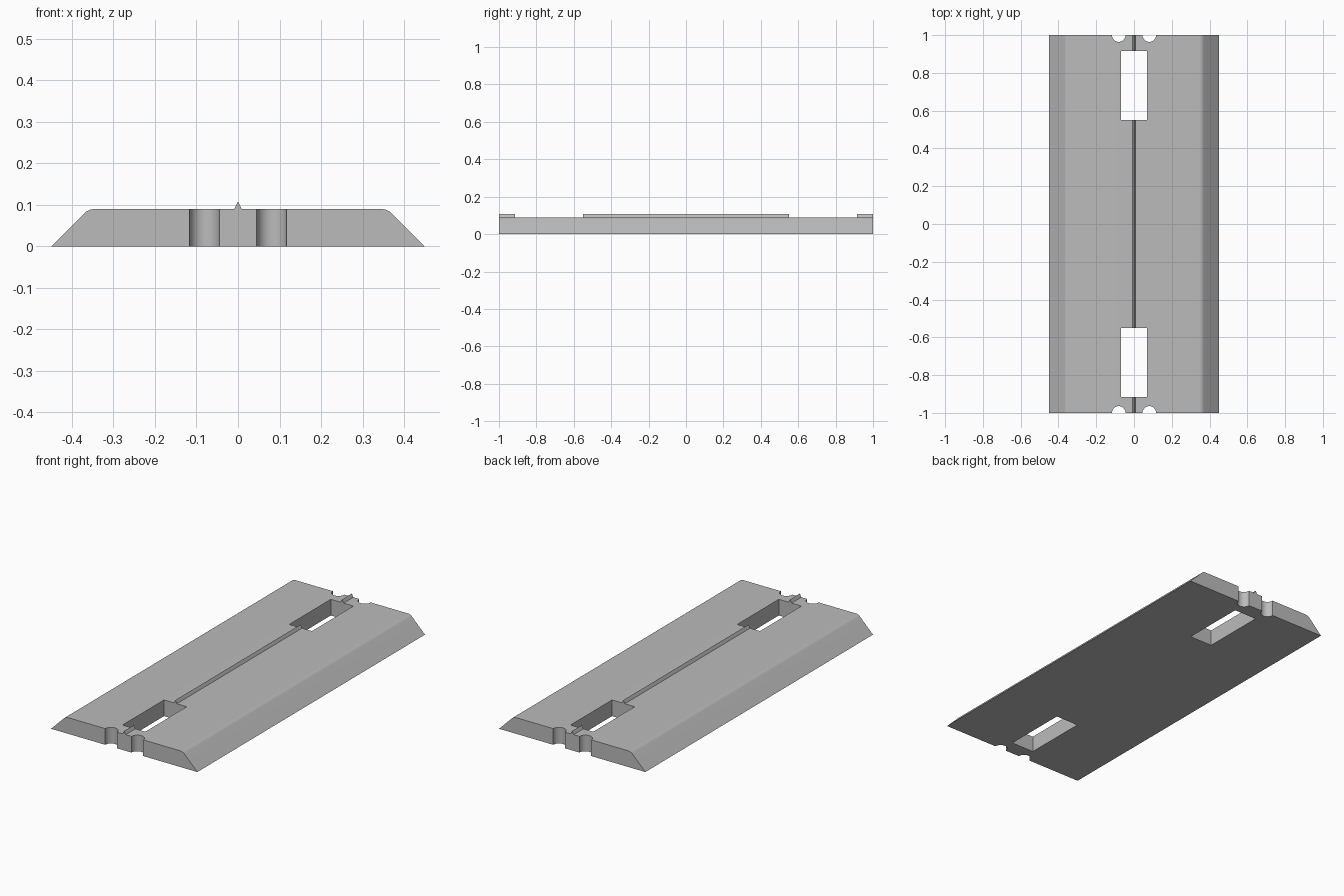
import bpy, math

if "Cube" in bpy.data.objects:
    bpy.data.objects.remove(bpy.data.objects["Cube"])

H = 0.09          # plate height
EDGE = 0.45       # half width at the bottom
R = 0.035         # rounding of the upper side edges

grey = bpy.data.materials.new("grey")
grey.diffuse_color = (0.5, 0.5, 0.5, 1)
grey.use_nodes = True
grey.node_tree.nodes["Principled BSDF"].inputs["Base Color"].default_value = grey.diffuse_color


def prism(name, points, axis, start, end):
    """Extrude a closed 2D outline along y (points are x, z) or z (points are x, y)."""
    def place(p, t):
        return (p[0], t, p[1]) if axis == 'Y' else (p[0], p[1], t)
    n = len(points)
    verts = [place(p, t) for t in (start, end) for p in points]
    faces = [tuple(range(n))[::-1], tuple(range(n, 2 * n))]
    faces += [(i, (i + 1) % n, n + (i + 1) % n, n + i) for i in range(n)]
    if axis == 'Y':
        faces = [f[::-1] for f in faces]
    mesh = bpy.data.meshes.new(name)
    mesh.from_pydata(verts, [], faces)
    mesh.materials.append(grey)
    obj = bpy.data.objects.new(name, mesh)
    bpy.context.collection.objects.link(obj)
    return obj


# Plate with sloped sides and rounded upper edges
cx = EDGE - H - R * math.tan(math.pi / 8)
arc = [(cx + R * math.sin(a), H - R + R * math.cos(a))
       for a in (math.radians(45 * i / 6) for i in range(7))]
right = [(EDGE, 0)] + arc[::-1]
outline = right + [(-x, z) for x, z in right[::-1]]
plate = prism("plate", outline, 'Y', -1, 1)

# Rectangular slots and round end notches
cutters = []
for s in (-1, 1):
    y0, y1 = sorted((s * 0.55, s * 0.915))
    cutters.append(prism("slot_cutter", [(-0.07, y0), (0.07, y0), (0.07, y1), (-0.07, y1)],
                         'Z', -0.1, 0.2))
    for x in (-0.081, 0.081):
        circle = [(x + 0.036 * math.cos(a), s + 0.036 * math.sin(a))
                  for a in (math.tau * i / 32 for i in range(32))]
        cutters.append(prism("notch_cutter", circle, 'Z', -0.1, 0.2))
for c in cutters:
    c.hide_render = True
    mod = plate.modifiers.new("cut", 'BOOLEAN')
    mod.operation = 'DIFFERENCE'
    mod.solver = 'EXACT'
    mod.object = c

# Apply the cuts and discard the cutters
bpy.context.view_layer.objects.active = plate
plate.select_set(True)
for mod in list(plate.modifiers):
    bpy.ops.object.modifier_apply(modifier=mod.name)
for c in cutters:
    bpy.data.objects.remove(c)
bpy.ops.object.shade_smooth_by_angle(angle=math.radians(30))

# Centre ridge, interrupted by the slots
for name, a, b in (("front_ridge", -1, -0.915), ("middle_ridge", -0.55, 0.55),
                   ("back_ridge", 0.915, 1)):
    prism(name, [(0.009, H - 0.002), (0.009, H), (0, 0.108), (-0.009, H), (-0.009, H - 0.002)],
          'Y', a, b)
